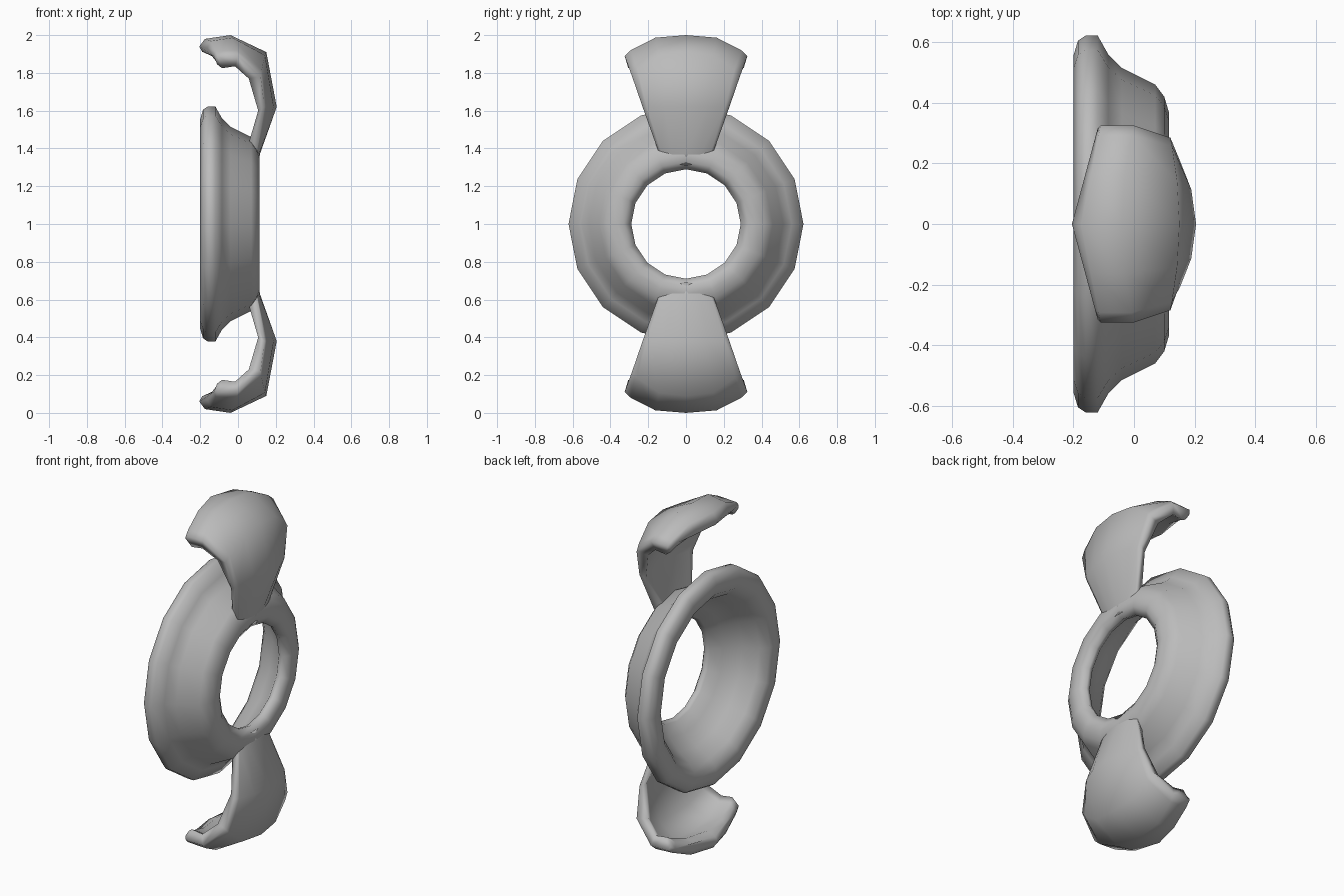
import bpy, bmesh
from math import sin, cos, pi
from mathutils import Vector

cube = bpy.data.objects.get("Cube")
if cube:
    bpy.data.objects.remove(cube, do_unlink=True)

grey = bpy.data.materials.new("plain_grey")
grey.use_nodes = True
colour = (0.5, 0.5, 0.5, 1)
grey.diffuse_color = colour
grey.node_tree.nodes["Principled BSDF"].inputs["Base Color"].default_value = colour


def loft(name, loops, wrap):
    """Skin closed loops of points; wrap joins last loop to first, else caps."""
    bm = bmesh.new()
    rows = [[bm.verts.new(p) for p in loop] for loop in loops]
    n = len(rows[0])
    pairs = list(zip(rows, rows[1:])) + ([(rows[-1], rows[0])] if wrap else [])
    for a, b in pairs:
        for i in range(n):
            j = (i + 1) % n
            bm.faces.new((a[i], a[j], b[j], b[i]))
    if not wrap:
        bm.faces.new(rows[0])
        bm.faces.new(rows[-1])
    bmesh.ops.recalc_face_normals(bm, faces=bm.faces)
    for f in bm.faces:
        f.smooth = True
    mesh = bpy.data.meshes.new(name)
    bm.to_mesh(mesh)
    bm.free()
    mesh.materials.append(grey)
    obj = bpy.data.objects.new(name, mesh)
    bpy.context.collection.objects.link(obj)
    return obj


# Flared ring: (x, radius) profile turned around the x axis
SIDES = 16
profile = [(-0.2, 0.555), (-0.185, 0.605), (-0.16, 0.622), (-0.12, 0.622),
           (-0.085, 0.56), (-0.04, 0.515), (0.07, 0.46), (0.1, 0.42),
           (0.115, 0.37), (0.112, 0.33), (0.085, 0.29), (0.055, 0.3),
           (0.01, 0.36), (-0.07, 0.42), (-0.15, 0.465), (-0.19, 0.505)]
loft("flared_ring",
     [[(x, r * cos(2 * pi * k / SIDES), 1 + r * sin(2 * pi * k / SIDES))
       for k in range(SIDES)] for x, r in profile], True)

# Claw stations: half width, sideways bend power, then (x, z) of
# outer centre, outer edge, inner centre, inner edge
stations = [
    (0.12, 2, (0.108, 1.31), (0.085, 1.33), (0.06, 1.34), (0.06, 1.34)),
    (0.148, 2, (0.116, 1.37), (0.1, 1.39), (0.06, 1.43), (0.06, 1.44)),
    (0.23, 2, (0.205, 1.62), (0.14, 1.62), (0.14, 1.61), (0.107, 1.6)),
    (0.285, 2, (0.15, 1.91), (0.12, 1.78), (0.08, 1.85), (0.057, 1.77)),
    (0.325, 2, (-0.04, 2.0), (0.0, 1.89), (-0.04, 1.92), (-0.016, 1.835)),
    (0.325, 1, (-0.175, 1.98), (-0.11, 1.89), (-0.14, 1.89), (-0.085, 1.825)),
    (0.315, 1, (-0.205, 1.94), (-0.12, 1.87), (-0.19, 1.912), (-0.11, 1.845)),
]
STEPS = [-1, -0.9, -0.5, 0, 0.5, 0.9, 1]


def claw_loop(station, side):
    width, power, oc, oe, ic, ie = station

    def point(centre, edge, t, w):
        x = centre[0] + (edge[0] - centre[0]) * abs(t) ** power
        z = centre[1] + (edge[1] - centre[1]) * abs(t) ** 3
        return Vector((x, w * t, 1 + side * (z - 1)))

    outer = [point(oc, oe, t, width) for t in STEPS]
    inner = [point(ic, ie, t, width * 0.94) for t in reversed(STEPS)]
    return outer + inner


for name, side in (("upper_claw", 1), ("lower_claw", -1)):
    loft(name, [claw_loop(s, side) for s in stations], False)
